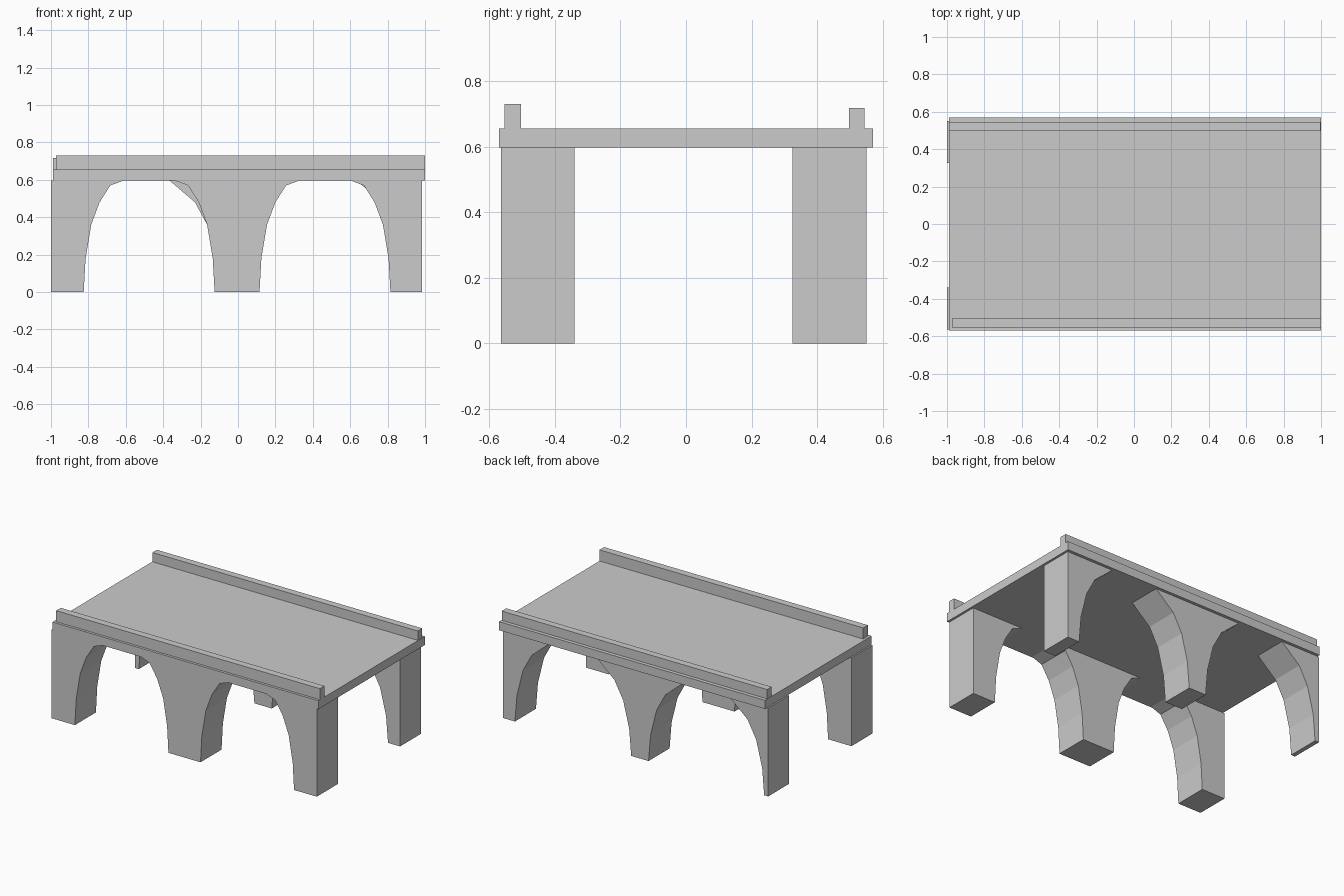
import bpy

if "Cube" in bpy.data.objects:
    bpy.data.objects.remove(bpy.data.objects["Cube"])


def box(name, x0, x1, y0, y1, z0, z1):
    profile = [(x0, z0), (x1, z0), (x1, z1), (x0, z1)]
    return extrude(name, profile, y0, y1)


def extrude(name, profile, y0, y1):
    """Extrude an anticlockwise x-z outline from y0 to y1."""
    n = len(profile)
    verts = [(x, y, z) for y in (y0, y1) for x, z in profile]
    faces = [list(range(n)), list(range(2 * n - 1, n - 1, -1))]
    faces += [[i, i + n, (i + 1) % n + n, (i + 1) % n] for i in range(n)]
    mesh = bpy.data.meshes.new(name)
    mesh.from_pydata(verts, [], faces)
    obj = bpy.data.objects.new(name, mesh)
    bpy.context.collection.objects.link(obj)
    return obj


def pier(name, left, right, curve_left, curve_right, y0, y1):
    """Pier from its foot x range; curves are (flare, z) lists, straight if None."""
    flat = [(0, 0), (0, TOP)]
    r = [(right + d, z) for d, z in (curve_right or flat)]
    l = [(left - d, z) for d, z in (curve_left or flat)]
    return extrude(name, r + l[::-1], y0, y1)


TOP = 0.597

# Arch flares: the front row is narrower with a flat crown, the back row wider
front = [(0, 0), (.01, .18), (.04, .36), (.085, .48), (.142, .57), (.215, TOP)]
back = [(0, 0), (.015, .18), (.06, .36), (.125, .48), (.262, TOP)]

# Front row of piers
pier("front_left_pier", -1.0, -0.825, None, front, -0.565, -0.34)
pier("front_middle_pier", -0.125, 0.115, front, front, -0.565, -0.34)
pier("front_right_pier", 0.815, 0.985, front, None, -0.565, -0.34)

# Back row of piers
pier("back_left_pier", -1.0, -0.97, None, back, 0.325, 0.55)
pier("back_middle_pier", -0.105, 0.025, back, back, 0.325, 0.55)
pier("back_right_pier", 0.895, 0.985, back, None, 0.325, 0.55)

# Deck and parapets
box("deck", -0.99, 1.0, -0.57, 0.57, 0.597, 0.655)
box("front_parapet", -0.973, 1.0, -0.553, -0.504, 0.655, 0.73)
box("back_parapet", -0.988, 0.997, 0.497, 0.545, 0.655, 0.718)
